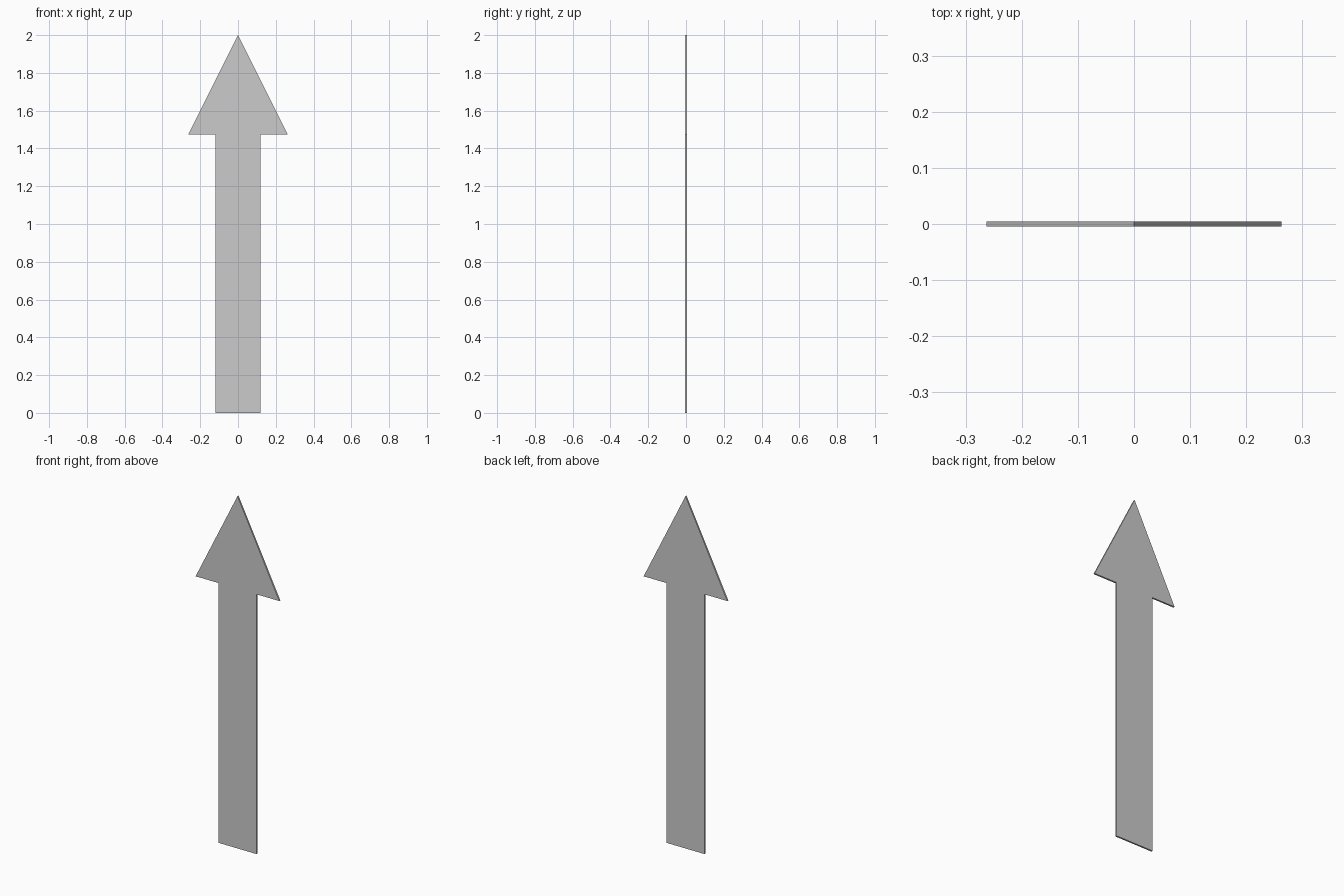
import bpy
import bmesh

if "Cube" in bpy.data.objects:
    bpy.data.objects.remove(bpy.data.objects["Cube"])

HEAD_W, SHAFT_W = 0.263, 0.119   # half widths
SHOULDER_Z, TIP_Z = 1.475, 2.0
THICK = 0.0095

# Right half of the arrow outline, mirrored to close the profile
right = [(SHAFT_W, 0), (SHAFT_W, SHOULDER_Z), (HEAD_W, SHOULDER_Z)]
outline = right + [(0, TIP_Z)] + [(-x, z) for x, z in reversed(right)]

# Flat plate: front face extruded backwards
bm = bmesh.new()
face = bm.faces.new([bm.verts.new((x, -THICK / 2, z)) for x, z in outline])
ext = bmesh.ops.extrude_face_region(bm, geom=[face], use_keep_orig=True)
verts = [g for g in ext["geom"] if isinstance(g, bmesh.types.BMVert)]
bmesh.ops.translate(bm, verts=verts, vec=(0, THICK, 0))
bmesh.ops.recalc_face_normals(bm, faces=bm.faces)

mesh = bpy.data.meshes.new("arrow_plate")
bm.to_mesh(mesh)
bm.free()
arrow = bpy.data.objects.new("arrow_plate", mesh)
bpy.context.collection.objects.link(arrow)
